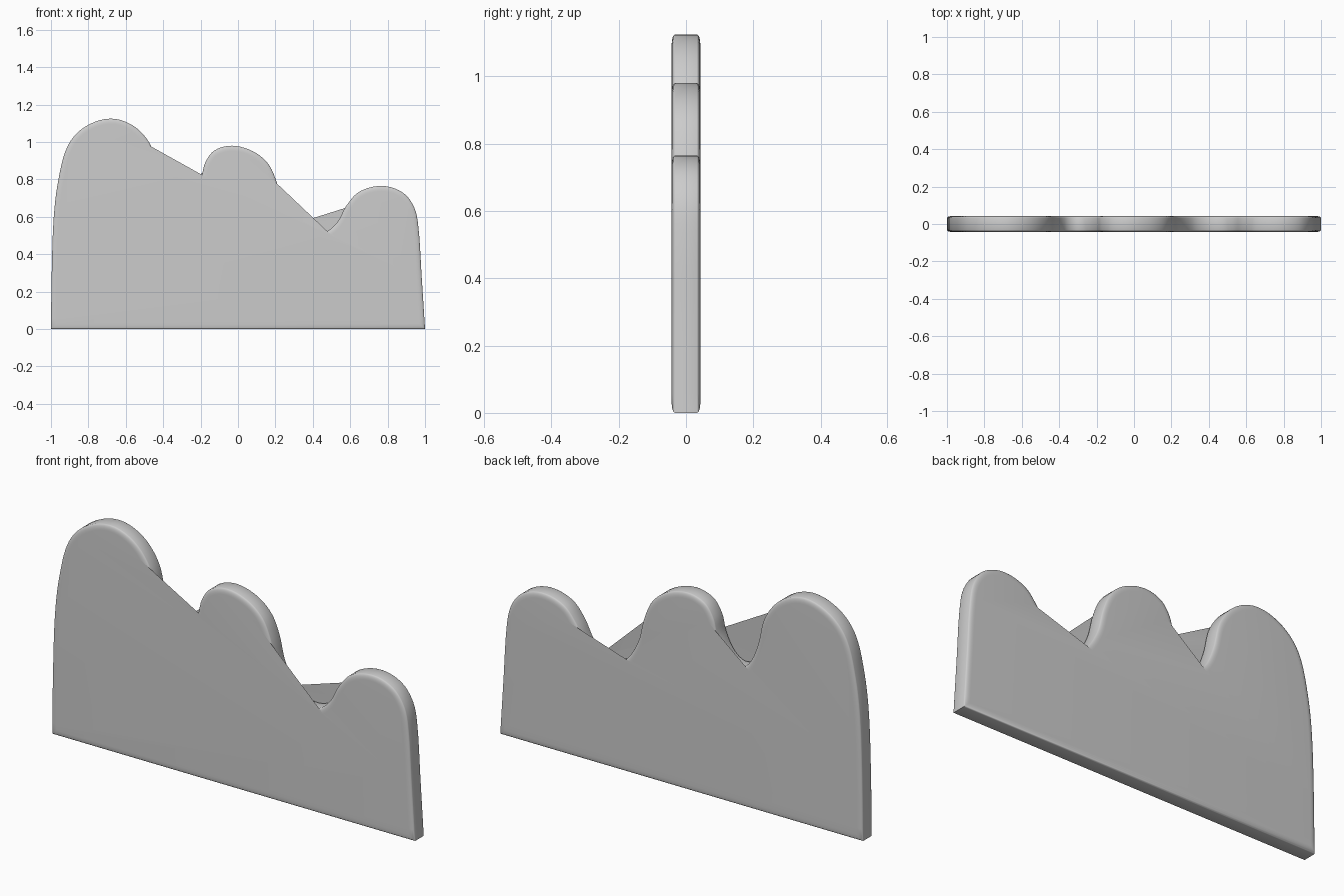
import bpy, bmesh, math
from mathutils import Vector

if "Cube" in bpy.data.objects:
    bpy.data.objects.remove(bpy.data.objects["Cube"])

# Panel outline (x, z), clockwise from the lower left corner
KEY = [(-1, 0), (-.996, .3), (-.985, .6), (-.96, .8), (-.91, .98), (-.82, 1.08),
       (-.68, 1.125), (-.55, 1.08), (-.46, .97), (-.42, .82), (-.37, .715),
       (-.31, .685), (-.25, .715), (-.2, .8), (-.175, .89), (-.125, .955),
       (-.03, .98), (.08, .95), (.16, .885), (.205, .79), (.24, .66), (.31, .55),
       (.39, .51), (.47, .52), (.53, .57), (.58, .66), (.65, .735), (.77, .765),
       (.88, .73), (.942, .65), (.965, .54), (.982, .28), (1, 0)]
HALF, EDGE_Y, EDGE_IN = .0425, .010, .028
STEPS, ROUND = 5, 5
# Spans of the outline bridged by flat webs across the valleys
FRONT_WEBS = [(-.485, -.2), (.197, .475)]
BACK_WEBS = [(-.36, -.185), (.31, .59)]


def smooth_outline(keys):
    p = [Vector(k) for k in keys]
    pts = []
    for i in range(len(p) - 1):
        a, b = p[i], p[i + 1]
        # tangents scaled to the segment so uneven spacing does not overshoot
        def tangent(k):
            d = p[min(k + 1, len(p) - 1)] - p[max(k - 1, 0)]
            return d.normalized() * (b - a).length
        ta, tb = tangent(i), tangent(i + 1)
        for s in range(STEPS):
            t = s / STEPS
            pts.append(a * (2*t**3 - 3*t**2 + 1) + ta * (t**3 - 2*t**2 + t)
                       + b * (3*t**2 - 2*t**3) + tb * (t**3 - t**2))
    return pts + [p[-1]]


def inset(pts, dist):
    out = []
    for i, p in enumerate(pts):
        d1 = (p - pts[i - 1]).normalized()
        d2 = (pts[(i + 1) % len(pts)] - p).normalized()
        n1, n2 = Vector((d1.y, -d1.x)), Vector((d2.y, -d2.x))
        m = (n1 + n2).normalized()
        out.append(p + m * dist / max(m.dot(n1), .5))
    return out


outline = smooth_outline(KEY)
n = len(outline)
bm = bmesh.new()

# Rounded rim: rings from the front face to the back face
quarter = [(HALF - EDGE_Y * (1 - math.cos(a)), EDGE_IN * (1 - math.sin(a)))
           for a in (math.pi / 2 * k / ROUND for k in range(ROUND + 1))]
sections = [(-y, d) for y, d in quarter] + [(y, d) for y, d in reversed(quarter)]
rings = [[bm.verts.new((p.x, y, p.y)) for p in inset(outline, d)] for y, d in sections]
for r0, r1 in zip(rings, rings[1:]):
    for i in range(n):
        j = (i + 1) % n
        bm.faces.new((r0[i], r0[j], r1[j], r1[i]))


# Flat faces, with straight webs spanning part of each valley
def cap(ring, webs, flip):
    vs = [v for v, p in zip(ring, outline)
          if not any(a < p.x < b for a, b in webs)]
    bm.faces.new(vs[::-1] if flip else vs)


cap(rings[0], FRONT_WEBS, True)
cap(rings[-1], BACK_WEBS, False)

mesh = bpy.data.meshes.new("wavy_panel")
bm.to_mesh(mesh)
bm.free()
panel = bpy.data.objects.new("wavy_panel", mesh)
bpy.context.collection.objects.link(panel)
bpy.context.view_layer.objects.active = panel
panel.select_set(True)
bpy.ops.object.shade_smooth_by_angle(angle=math.radians(35))
